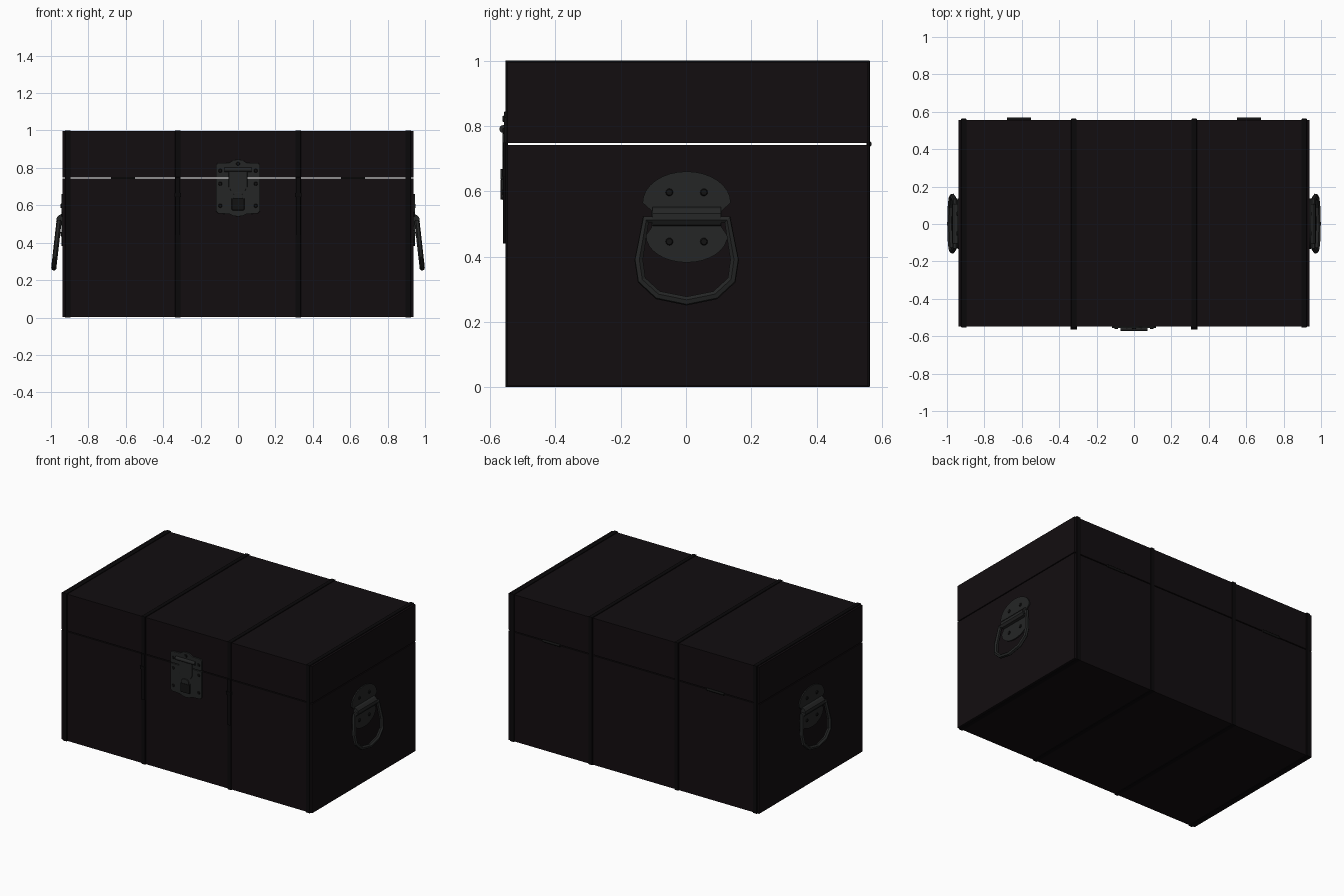
import bpy, bmesh, math
from mathutils import Matrix, Vector

if "Cube" in bpy.data.objects:
    bpy.data.objects.remove(bpy.data.objects["Cube"])


def material(name, rgb):
    m = bpy.data.materials.new(name)
    m.diffuse_color = (*rgb, 1)
    m.use_nodes = True
    m.node_tree.nodes["Principled BSDF"].inputs["Base Color"].default_value = m.diffuse_color
    return m


LEATHER = material("dark_leather", (0.006, 0.004, 0.005))
TRIM = material("black_trim", (0.003, 0.0025, 0.003))
METAL = material("dark_iron", (0.018, 0.019, 0.019))
DARK = material("dark_rivet", (0.006, 0.006, 0.006))

W, Y0, Y1, Z0, Z1, SEAM = 0.938, -0.547, 0.557, 0.003, 0.996, 0.745


def finish(name, bm, mat, mirror=False, bevel=0, smooth=False):
    bmesh.ops.recalc_face_normals(bm, faces=bm.faces)
    for f in bm.faces:
        f.smooth = smooth
    me = bpy.data.meshes.new(name)
    bm.to_mesh(me)
    bm.free()
    ob = bpy.data.objects.new(name, me)
    bpy.context.collection.objects.link(ob)
    me.materials.append(mat)
    if bevel:
        b = ob.modifiers.new("bevel", 'BEVEL')
        b.width, b.segments = bevel, 2
    if mirror:
        ob.modifiers.new("mirror", 'MIRROR')
    if smooth:
        bpy.context.view_layer.objects.active = ob
        ob.select_set(True)
        bpy.ops.object.shade_smooth_by_angle(angle=math.radians(40))
        ob.select_set(False)
    return ob


def add_box(bm, lo, hi):
    lo, hi = Vector(lo), Vector(hi)
    m = Matrix.Translation((lo + hi) / 2) @ Matrix.Diagonal((*(hi - lo), 1))
    return bmesh.ops.create_cube(bm, size=1, matrix=m)["verts"]


def box(name, lo, hi, mat, **kw):
    bm = bmesh.new()
    add_box(bm, lo, hi)
    return finish(name, bm, mat, **kw)


def add_rod(bm, centre, axis, r, length, n=12, r2=None):
    rot = {'X': Matrix.Rotation(math.pi / 2, 4, 'Y'),
           'Y': Matrix.Rotation(math.pi / 2, 4, 'X')}[axis]
    bmesh.ops.create_cone(bm, cap_ends=True, segments=n, radius1=r,
                          radius2=r if r2 is None else r2, depth=length,
                          matrix=Matrix.Translation(centre) @ rot)


def plate(name, half, place, depth, mat, **kw):
    """Symmetric plate from its right half outline (top to bottom), extruded along depth."""
    pts = half + [(-a, b) for a, b in reversed(half) if a > 0]
    bm = bmesh.new()
    f = bm.faces.new([bm.verts.new(place(a, b)) for a, b in pts])
    ext = bmesh.ops.extrude_face_region(bm, geom=[f])["geom"]
    bmesh.ops.translate(bm, vec=depth, verts=[v for v in ext if isinstance(v, bmesh.types.BMVert)])
    return finish(name, bm, mat, **kw)


# Hollow body and lid with a hairline gap between them
def shell(name, z0, z1, open_up):
    bm = bmesh.new()
    add_box(bm, (-W, Y0, z0), (W, Y1, z1))
    bmesh.ops.recalc_face_normals(bm, faces=bm.faces)
    s = 1 if open_up else -1
    bmesh.ops.delete(bm, geom=[f for f in bm.faces if f.normal.z * s > 0.9], context='FACES')
    ob = finish(name, bm, LEATHER)
    for p in ob.data.polygons:      # keep normals pointing outward for the shell wall
        if p.normal.dot(p.center - Vector((0, 0, (z0 + z1) / 2))) < 0:
            ob.data.flip_normals()
            break
    m = ob.modifiers.new("wall", 'SOLIDIFY')
    m.thickness, m.offset = 0.025, -1


shell("chest_body", Z0, SEAM - 0.003, True)
shell("chest_lid", SEAM + 0.003, Z1, False)

# Bands wrapped around the chest
for name, x in (("middle_band", 0.322), ("end_band", 0.91)):
    bm = bmesh.new()
    a, b, t = x - 0.014, x + 0.014, 0.006
    add_box(bm, (a, Y0 - t, 0), (b, Y0 + 0.002, 1))
    add_box(bm, (a, Y1 - 0.002, 0), (b, Y1 + t, 1))
    add_box(bm, (a, Y0 - t, Z1 - 0.002), (b, Y1 + t, 1.001))
    add_box(bm, (a, Y0 - t, 0), (b, Y1 + t, Z0 + 0.002))
    finish(name, bm, TRIM, mirror=True, bevel=0.002)

# Loose strap tails with keeper loops
box("strap_tail", (0.309, -0.561, 0.44), (0.335, -0.552, 0.75), TRIM, mirror=True, bevel=0.002)
box("strap_keeper", (0.304, -0.564, 0.645), (0.340, Y0, 0.667), TRIM, mirror=True, bevel=0.002)

# Back hinges
bm = bmesh.new()
add_rod(bm, (0.615, 0.561, SEAM), 'X', 0.008, 0.13)
finish("hinge_barrel", bm, DARK, mirror=True, smooth=True)

# Front latch plates
front = lambda y: (lambda a, b: (a, y, b))
back = Vector((0, 0.012, 0))
plate("latch_upper_plate", [(0, 0.845), (0.025, 0.842), (0.045, 0.828), (0.108, 0.826),
      (0.118, 0.814), (0.118, 0.749)], front(-0.557), back, METAL, bevel=0.002)
plate("latch_lower_plate", [(0.118, 0.744), (0.118, 0.570), (0.105, 0.556), (0.045, 0.553),
      (0.025, 0.543), (0, 0.540)], front(-0.557), back, METAL, bevel=0.002)
plate("latch_hasp", [(0.05, 0.79), (0.05, 0.70), (0.036, 0.675), (0.036, 0.58), (0.028, 0.573)],
      front(-0.562), back, METAL, bevel=0.002)
bm = bmesh.new()
add_rod(bm, (0, -0.560, 0.791), 'X', 0.012, 0.145)
finish("latch_hinge_bar", bm, METAL, smooth=True)
box("latch_lock", (-0.034, -0.569, 0.575), (0.034, -0.55, 0.637), DARK, bevel=0.003)
plate("latch_staple", [(0.016, 0.668), (0.026, 0.656), (0.026, 0.637)],
      front(-0.569), back, METAL, bevel=0.002)

# Latch rivets
bm = bmesh.new()
for x, z in [(s * 0.095, z) for s in (-1, 1) for z in (0.785, 0.715, 0.597)] + [(0, 0.822)]:
    add_rod(bm, (x, -0.559, z), 'Y', 0.011, 0.006, r2=0.008)
finish("latch_rivets", bm, DARK)

# Side handle plates
side = lambda a, b: (0.936, a + 0.002, b)
out = Vector((0.009, 0, 0))
arc = [(0.135 * math.sin(t), 0.565 + 0.096 * math.cos(t))
       for t in [i * math.pi / 16 for i in range(9)]]
low = [(0.125 * math.cos(t), 0.465 - 0.083 * math.sin(t))
       for t in [i * math.pi / 16 for i in range(8)]] + [(0, 0.382)]
plate("handle_plate", arc + [(0.107, 0.54), (0.107, 0.49)] + low, side, out, METAL, mirror=True)
bm = bmesh.new()
for y, z in ((0.053, 0.597), (-0.053, 0.597), (0.053, 0.446), (-0.053, 0.446)):
    add_rod(bm, (0.947, y + 0.002, z), 'X', 0.012, 0.006, r2=0.009)
finish("handle_rivets", bm, DARK, mirror=True)

# Folded sleeve holding the ring
bm = bmesh.new()
sleeve = [(0.94, 0.555), (0.956, 0.548), (0.970, 0.532), (0.972, 0.512), (0.962, 0.497), (0.94, 0.492)]
f = bm.faces.new([bm.verts.new((x, -0.103, z)) for x, z in sleeve])
ext = bmesh.ops.extrude_face_region(bm, geom=[f])["geom"]
bmesh.ops.translate(bm, vec=(0, 0.21, 0), verts=[v for v in ext if isinstance(v, bmesh.types.BMVert)])
finish("handle_sleeve", bm, METAL, mirror=True)

# Hanging D-shaped ring, tilted outwards
half = [(0.125, 0.513), (0.147, 0.39), (0.138, 0.328), (0.088, 0.282)]
path = half + [(0, 0.264)] + [(-a, b) for a, b in reversed(half)]
cu = bpy.data.curves.new("handle_ring", 'CURVE')
cu.dimensions = '3D'
cu.bevel_depth, cu.bevel_resolution = 0.014, 1
sp = cu.splines.new('POLY')
sp.points.add(len(path) - 1)
for p, (y, z) in zip(sp.points, path):
    p.co = (0.957 + (0.513 - z) * 0.113, y + 0.002, z, 1)
sp.use_cyclic_u = True
sp.use_smooth = False
cu.materials.append(METAL)
ring = bpy.data.objects.new("handle_ring", cu)
bpy.context.collection.objects.link(ring)
bpy.ops.object.select_all(action='DESELECT')
bpy.context.view_layer.objects.active = ring
ring.select_set(True)
bpy.ops.object.convert(target='MESH')
bpy.context.object.modifiers.new("mirror", 'MIRROR')
